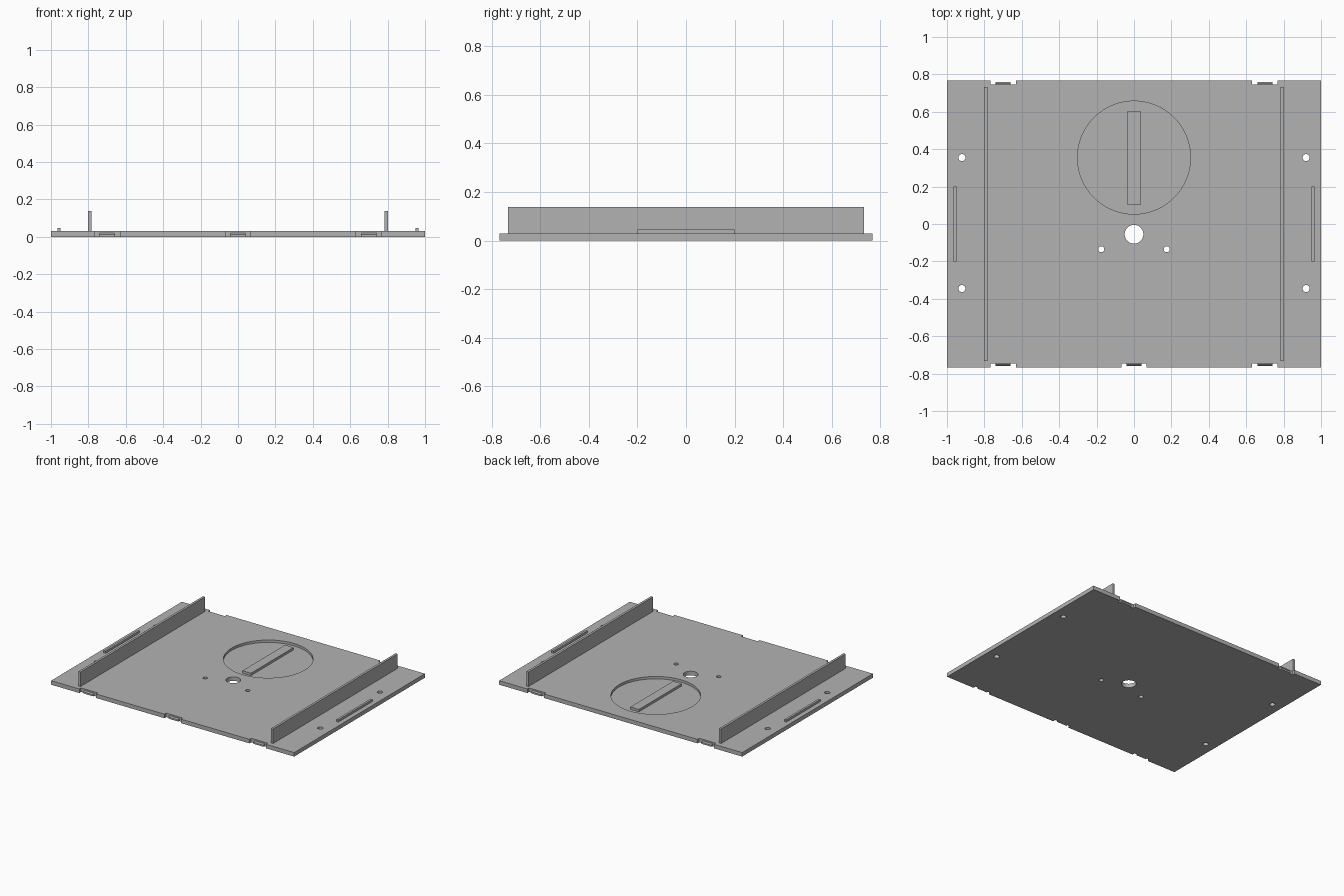
import bpy
import bmesh
from mathutils import Matrix, Vector

cube = bpy.data.objects.get("Cube")
if cube:
    bpy.data.objects.remove(cube, do_unlink=True)

grey = bpy.data.materials.new("plain grey")
grey.use_nodes = True
GREY = (0.45, 0.45, 0.45, 1)
grey.diffuse_color = GREY
grey.node_tree.nodes["Principled BSDF"].inputs["Base Color"].default_value = GREY

THICK = 0.03
HALF_Y = 0.768
FLOOR = 0.012


def finish(name, bm):
    mesh = bpy.data.meshes.new(name)
    bmesh.ops.recalc_face_normals(bm, faces=bm.faces)
    bm.to_mesh(mesh)
    bm.free()
    mesh.materials.append(grey)
    ob = bpy.data.objects.new(name, mesh)
    bpy.context.collection.objects.link(ob)
    return ob


def box(name, lo, hi):
    lo, hi = Vector(lo), Vector(hi)
    bm = bmesh.new()
    bmesh.ops.create_cube(bm, size=1, matrix=Matrix.Translation((lo + hi) / 2)
                          @ Matrix.Diagonal((*(hi - lo), 1)))
    return finish(name, bm)


def cylinder(name, x, y, r, z0, z1, sides):
    bm = bmesh.new()
    bmesh.ops.create_cone(bm, cap_ends=True, segments=sides, radius1=r, radius2=r,
                          depth=z1 - z0, matrix=Matrix.Translation((x, y, (z0 + z1) / 2)))
    return finish(name, bm)


def snap_tab(name, x, side):
    # Wedge that sits against the notch wall and widens toward the bottom
    wall = side * (HALF_Y - 0.021)
    profile = [(wall, 0), (wall + side * 0.011, 0),
               (wall + side * 0.011, 0.012), (wall + side * 0.004, 0.02), (wall, 0.02)]
    bm = bmesh.new()
    face = bm.faces.new([bm.verts.new((x - 0.04, y, z)) for y, z in profile])
    ext = bmesh.ops.extrude_face_region(bm, geom=[face])["geom"]
    bmesh.ops.translate(bm, vec=(0.08, 0, 0),
                        verts=[v for v in ext if isinstance(v, bmesh.types.BMVert)])
    return finish(name, bm)


# Base plate and its cutters
plate = box("base_plate", (-1, -HALF_Y, 0), (1, HALF_Y, THICK))
cutters = [cylinder("round_pocket_cutter", 0, 0.355, 0.302, FLOOR, 0.1, 96),
           cylinder("centre_hole_cutter", 0, -0.055, 0.05, -0.1, 0.1, 48)]
for s in (-1, 1):
    cutters.append(cylinder("pin_hole_cutter", s * 0.175, -0.135, 0.016, -0.1, 0.1, 24))
    for y in (-0.345, 0.355):
        cutters.append(cylinder("screw_hole_cutter", s * 0.92, y, 0.019, -0.1, 0.1, 24))

# Edge notches with snap tabs: three at the front, two at the back
notches = [(-0.7, -1), (0, -1), (0.7, -1), (-0.7, 1), (0.7, 1)]
for x, side in notches:
    y0, y1 = sorted((side * (HALF_Y - 0.021), side * (HALF_Y + 0.1)))
    cutters.append(box("notch_cutter", (x - 0.068, y0, -0.1), (x + 0.068, y1, 0.1)))
    snap_tab("snap_tab", x, side)

for cutter in cutters:
    mod = plate.modifiers.new("cut", "BOOLEAN")
    mod.operation = "DIFFERENCE"
    mod.solver = "EXACT"
    mod.object = cutter
    cutter.hide_render = True

# Bake the cuts and drop the cutters
bpy.context.view_layer.update()
baked = bpy.data.meshes.new_from_object(
    plate.evaluated_get(bpy.context.evaluated_depsgraph_get()))
plate.modifiers.clear()
plate.data = baked
for cutter in cutters:
    bpy.data.objects.remove(cutter, do_unlink=True)

# Smooth hole walls, sharp rims
bpy.ops.object.select_all(action="DESELECT")
plate.select_set(True)
bpy.context.view_layer.objects.active = plate
bpy.ops.object.shade_smooth_by_angle()

# Grip bar inside the round pocket
box("pocket_bar", (-0.035, 0.102, FLOOR), (0.035, 0.603, THICK))

# Tall rails and low outer ridges on both sides
for name, s in (("left", 1), ("right", -1)):
    for part, a, b, half, top in (("rail", 0.784, 0.801, 0.732, 0.138),
                                  ("ridge", 0.949, 0.965, 0.2, 0.046)):
        x0, x1 = sorted((s * a, s * b))
        box(f"{name}_{part}", (x0, -half, THICK), (x1, half, top))
